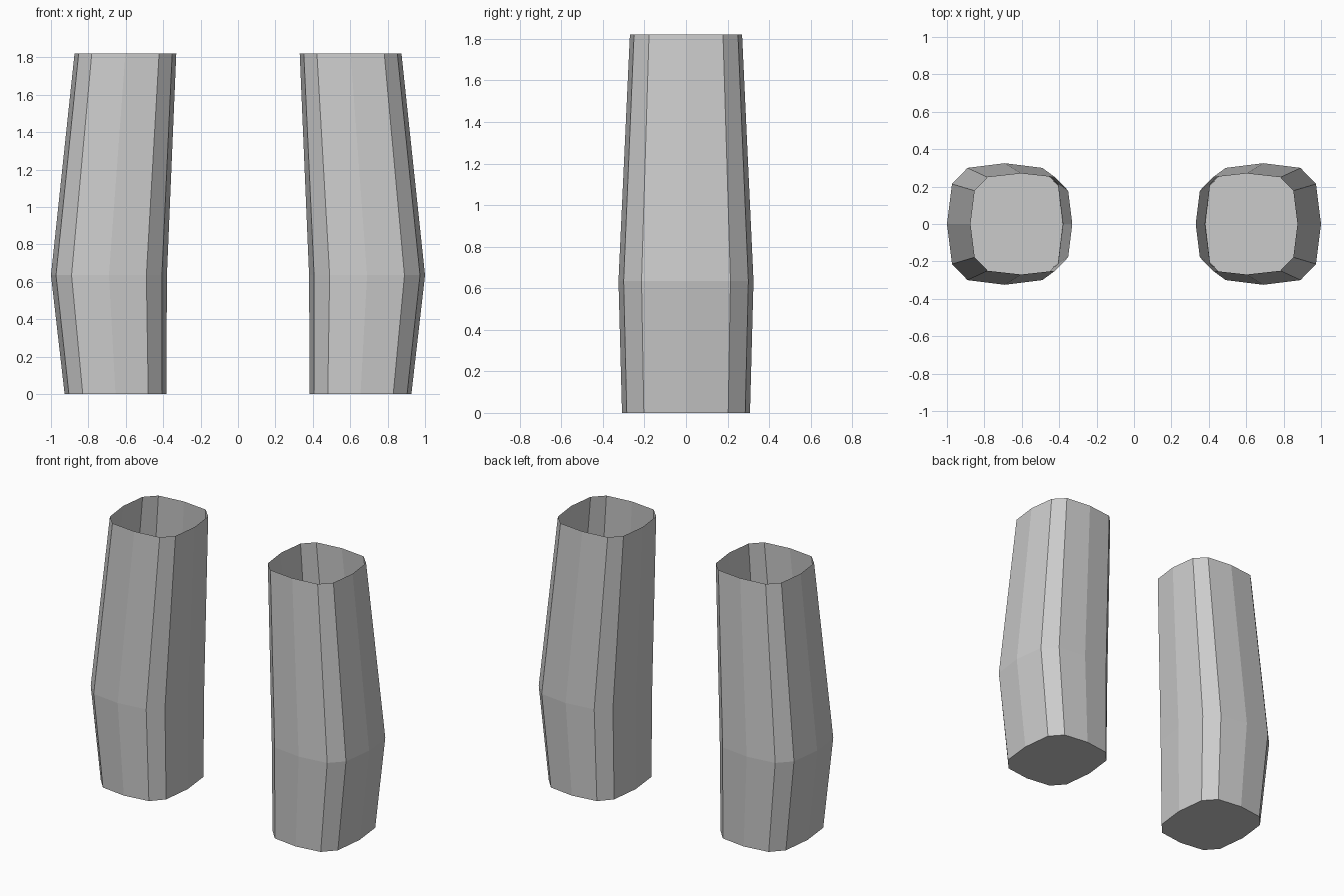
import bpy
import bmesh

if "Cube" in bpy.data.objects:
    bpy.data.objects.remove(bpy.data.objects["Cube"])

# Ring levels: z, centre x, half width x, half depth y, corner x (far, near), corner y (far, near)
LEVELS = [
    (0.0, 0.655, 0.272, 0.308, (0.249, 0.175), (0.285, 0.203)),
    (0.635, 0.69, 0.31, 0.325, (0.283, 0.20), (0.30, 0.214)),
    (1.82, 0.602, 0.272, 0.27, (0.25, 0.18), (0.25, 0.178)),
]


def ring_points(cx, hx, hy, corner_x, corner_y):
    """Twelve-sided rounded square, counter-clockwise."""
    fx, nx = corner_x
    fy, ny = corner_y
    quarter = [(hx, 0), (fx, ny), (nx, fy)]
    top = quarter + [(0, hy), (-nx, fy), (-fx, ny)]
    return [(cx + x, y) for x, y in top + [(-x, -y) for x, y in top]]


def make_leg(name, side):
    bm = bmesh.new()
    rings = []
    for z, cx, hx, hy, kx, ky in LEVELS:
        pts = ring_points(cx, hx, hy, kx, ky)
        rings.append([bm.verts.new((side * x, y, z)) for x, y in pts])
    # Tube walls
    for low, high in zip(rings, rings[1:]):
        for i in range(12):
            j = (i + 1) % 12
            face = bm.faces.new((low[i], low[j], high[j], high[i]))
            if side < 0:
                face.normal_flip()
    # Closed sole; the top stays open
    sole = bm.faces.new(rings[0][::-1])
    if side < 0:
        sole.normal_flip()
    mesh = bpy.data.meshes.new(name)
    bm.to_mesh(mesh)
    bm.free()
    bpy.context.collection.objects.link(bpy.data.objects.new(name, mesh))


# Mirrored pair of legs
make_leg("right_leg", 1)
make_leg("left_leg", -1)
